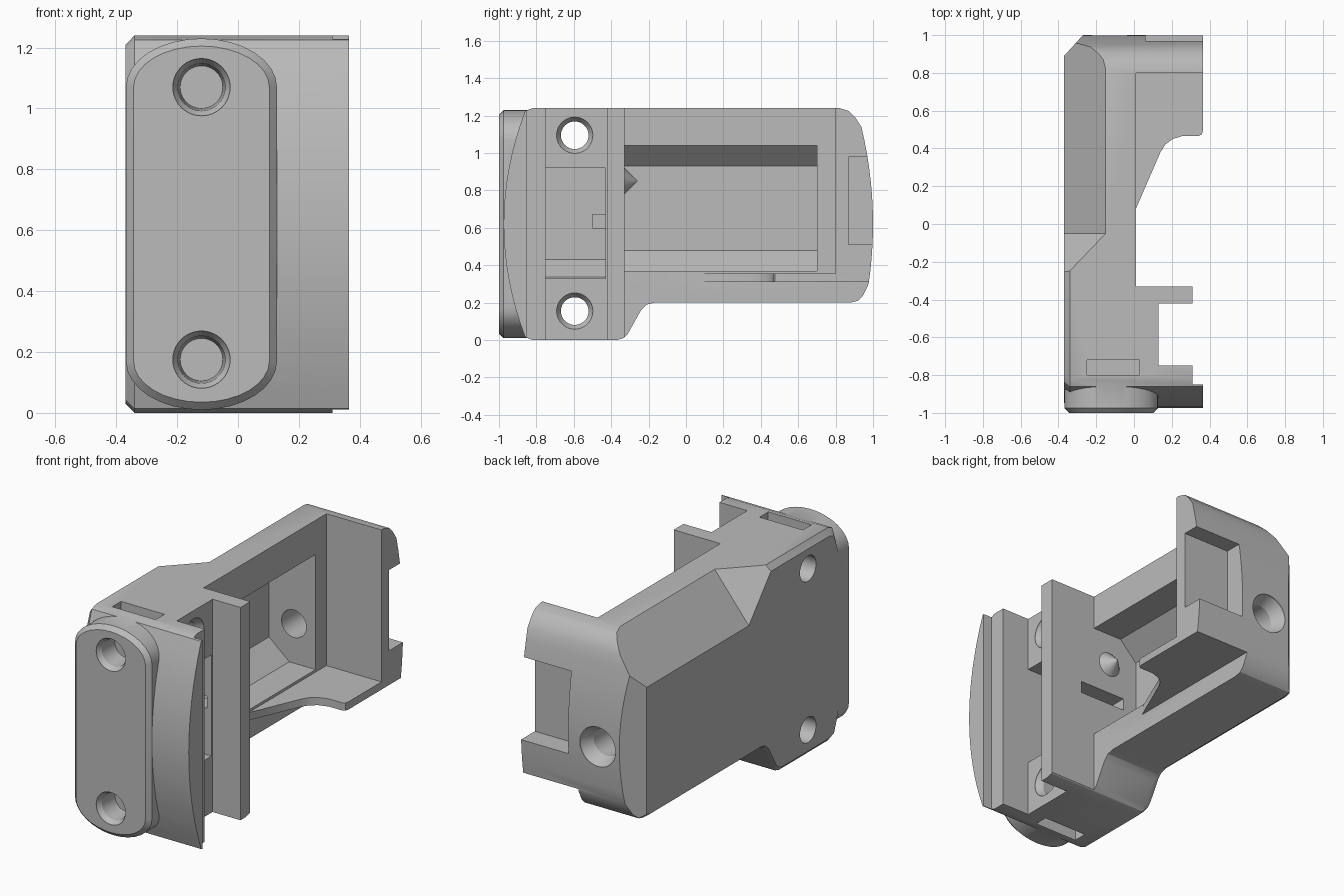
import bpy, bmesh, math
from mathutils import Vector

cube = bpy.data.objects.get("Cube")
if cube:
    bpy.data.objects.remove(cube, do_unlink=True)

gray = bpy.data.materials.new("plain gray")
gray.use_nodes = True
gray.diffuse_color = (0.5, 0.5, 0.5, 1)
gray.node_tree.nodes["Principled BSDF"].inputs["Base Color"].default_value = (0.5, 0.5, 0.5, 1)


def loft(name, rings):
    """Closed solid skinned through rings of equal length."""
    bm = bmesh.new()
    rows = [[bm.verts.new(p) for p in ring] for ring in rings]
    for a, b in zip(rows, rows[1:]):
        for i in range(len(a)):
            j = (i + 1) % len(a)
            bm.faces.new((a[i], a[j], b[j], b[i]))
    bm.faces.new(rows[0])
    bm.faces.new(rows[-1])
    bmesh.ops.recalc_face_normals(bm, faces=bm.faces)
    mesh = bpy.data.meshes.new(name)
    bm.to_mesh(mesh)
    bm.free()
    mesh.materials.append(gray)
    obj = bpy.data.objects.new(name, mesh)
    bpy.context.collection.objects.link(obj)
    return obj


def place(axis, u, v, w):
    """2D point (u, v) at position w along the axis."""
    return {"x": (w, u, v), "y": (u, w, v), "z": (u, v, w)}[axis]


def prism(name, axis, points, lo, hi):
    return loft(name, [[place(axis, u, v, w) for u, v in points] for w in (lo, hi)])


def box(name, x0, x1, y0, y1, z0, z1):
    return prism(name, "z", [(x0, y0), (x1, y0), (x1, y1), (x0, y1)], z0, z1)


def lathe(name, axis, cu, cv, steps, sides=40):
    """Round solid along an axis from (position, radius) steps."""
    turn = [2 * math.pi * i / sides for i in range(sides)]
    return loft(name, [[place(axis, cu + r * math.cos(t), cv + r * math.sin(t), w)
                        for t in turn] for w, r in steps])


def combine(target, tool, operation="DIFFERENCE"):
    mod = target.modifiers.new(operation.lower(), "BOOLEAN")
    mod.operation = operation
    mod.solver = "EXACT"
    mod.object = tool
    bpy.ops.object.select_all(action="DESELECT")
    bpy.context.view_layer.objects.active = target
    target.select_set(True)
    bpy.ops.object.modifier_apply(modifier=mod.name)
    bpy.data.objects.remove(tool, do_unlink=True)


# Housing: side outline with bowed ends, slightly bevelled on the outer wall
MID = 0.62
outline = [(-0.82, 0)]
for i in range(17):
    t = i / 8 - 1
    outline.append((-0.975 + 0.115 * t * t, MID + 0.605 * t))
outline += [(-0.82, 1.24), (0.82, 1.24), (0.87, 1.225), (0.905, 1.19)]
for i in range(13):
    z = 1.14 - 0.84 * i / 12
    outline.append((1 - 0.23 * (z - MID) ** 2, z))
outline += [(0.945, 0.235), (0.92, 0.21), (0.88, 0.2), (-0.17, 0.2), (-0.21, 0.19),
            (-0.24, 0.16), (-0.31, 0.035), (-0.335, 0.01), (-0.37, 0)]
inset = [(y * 0.97, MID + (z - MID) * 0.95) for y, z in outline]
housing = loft("housing", [[(-0.37, y, z) for y, z in inset],
                           [(-0.34, y, z) for y, z in outline],
                           [(0.365, y, z) for y, z in outline]])


# Rounded front plate with a bevelled rim
def plate_ring(y, shrink):
    ring = []
    for i in range(34):
        half = i // 17
        t = math.pi * (half + (i % 17) / 16)
        sign = -1 if half else 1
        ring.append((-0.12 + (0.248 - shrink) * math.cos(t), y,
                     MID + sign * 0.45 + (0.16 - shrink) * math.sin(t)))
    return ring


plate = loft("front_plate", [plate_ring(-0.84, 0), plate_ring(-0.975, 0), plate_ring(-1.0, 0.025)])
combine(housing, plate, "UNION")

# Long sloped edge on the outer wall, fading out with a slanted end
section = [(-0.04, 1.375), (-0.48, 0.835), (-0.48, 1.375)]
slope = loft("edge_slope", [
    [(x, -0.05 + 1.045 * (x + 0.15) - 0.852 * (z - 1.24), z) for x, z in section],
    [(x, 1.2, z) for x, z in section]])
lip = [(0.01, -0.33), (0.01, 0.08), (0.14, 0.38), (0.165, 0.42), (0.205, 0.45), (0.26, 0.467),
       (0.345, 0.467), (0.36, 0.475), (0.366, 0.5), (0.6, 0.5), (0.6, -0.33)]

cutters = [
    slope,
    prism("rear_corner", "z", [(-0.17, 1.11), (-0.47, 0.78), (-0.47, 1.11)], -0.2, 1.5),
    # open interior, shelf outline and space under the shelf
    box("interior", 0.01, 1, -0.33, 0.8, 0.355, 2),
    prism("shelf_edge", "z", lip, 0.25, 0.5),
    box("under_shelf", 0.01, 1, -0.33, 1.3, -0.5, 0.31),
    # front rail, channel and pocket
    box("rail_step", 0.31, 1, -0.85, -0.3, -0.5, 2),
    box("channel", 0.13, 1, -0.75, -0.42, -0.5, 2),
    prism("pocket", "x", [(-0.75, 0.33), (-0.43, 0.33), (-0.43, 0.92), (-0.75, 0.92)], 0.0, 0.6),
    prism("pocket_floor", "y", [(0.01, 0.33), (-0.13, 0.43), (-0.13, 0.92), (0.01, 0.92)], -0.75, -0.43),
    # deep cavity with sloped corners
    prism("cavity", "y", [(0.2, 0.37), (-0.16, 0.37), (-0.29, 0.48), (-0.29, 0.93),
                          (-0.18, 1.04), (0.2, 1.04)], -0.33, 0.7),
    box("wall_slot", -0.2, 0.1, -0.5, -0.3, 0.6, 0.67),
    box("rear_notch", 0.06, 1, 0.87, 1.3, 0.51, 0.98),
    lathe("rear_hole", "y", -0.13, 0.6, [(0.6, 0.08), (0.92, 0.08), (0.99, 0.115), (1.2, 0.115)]),
]
# Matching slots and screw holes at top and bottom
for z0, z1 in ((1.14, 1.5), (-0.3, 0.1)):
    cutters.append(box("end_slot", -0.25, 0.03, -0.8, -0.72, z0, z1))
for z in (0.155, 1.095):
    cutters.append(lathe("side_hole", "x", -0.595, z,
                         [(-0.6, 0.074), (0.09, 0.074), (0.125, 0.097), (0.6, 0.097)]))
for z in (0.175, 1.07):
    cutters.append(lathe("plate_hole", "y", -0.12, z,
                         [(-1.2, 0.094), (-0.995, 0.094), (-0.97, 0.078), (-0.86, 0.07)]))
for cutter in cutters:
    combine(housing, cutter)

# Pointed contact inside the cavity
spike = lathe("contact_spike", "y", -0.1, 0.85, [(-0.36, 0.072), (-0.33, 0.072), (-0.26, 0.002)], 24)

for obj in (housing, spike):
    bpy.ops.object.select_all(action="DESELECT")
    bpy.context.view_layer.objects.active = obj
    obj.select_set(True)
    bpy.ops.object.shade_smooth_by_angle(angle=math.radians(25))
